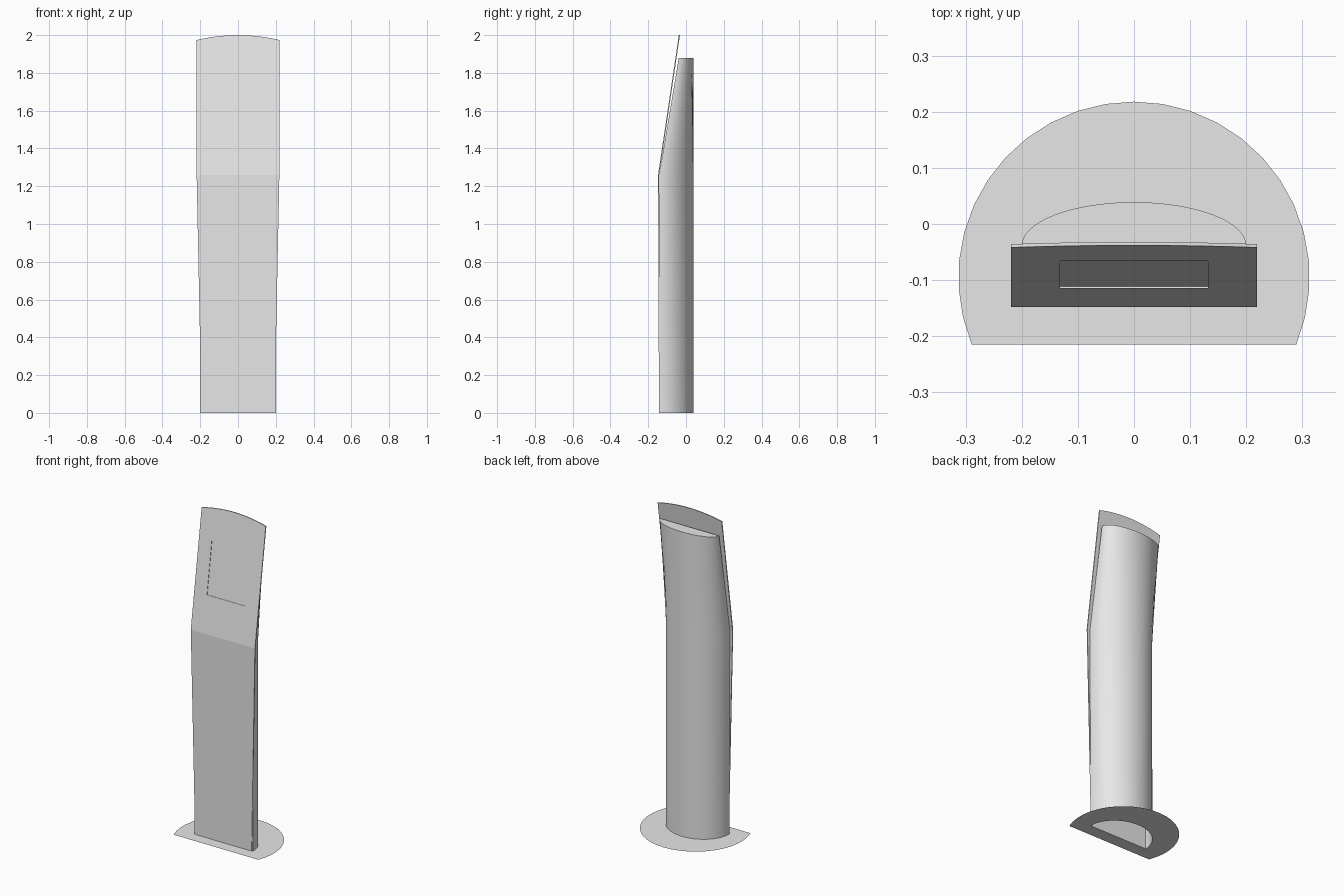
import bpy, bmesh, math
from mathutils import Vector

cube = bpy.data.objects.get("Cube")
if cube:
    bpy.data.objects.remove(cube, do_unlink=True)

grey = bpy.data.materials.new("light grey")
grey.use_nodes = True
colour = (0.8, 0.8, 0.8, 1)
grey.diffuse_color = colour
grey.node_tree.nodes["Principled BSDF"].inputs["Base Color"].default_value = colour


def finish(bm, name, smooth=False, recalc=True):
    if recalc:
        bmesh.ops.recalc_face_normals(bm, faces=bm.faces)
    mesh = bpy.data.meshes.new(name)
    bm.to_mesh(mesh)
    bm.free()
    mesh.materials.append(grey)
    obj = bpy.data.objects.new(name, mesh)
    bpy.context.collection.objects.link(obj)
    if smooth:
        bpy.ops.object.select_all(action='DESELECT')
        obj.select_set(True)
        bpy.context.view_layer.objects.active = obj
        bpy.ops.object.shade_smooth_by_angle(angle=math.radians(35))
    return obj


def half_ellipse(front, back, z, half_width=0.2, steps=32):
    """D-shaped ring: flat at the front, bowed at the back."""
    ring = []
    for i in range(steps + 1):
        a = math.pi * i / steps
        ring.append((half_width * math.cos(a), front + (back - front) * math.sin(a), z))
    return ring


# Hollow pillar, open at the foot and closed at the top
BACK = 0.039
bm = bmesh.new()
rings = [[bm.verts.new(p) for p in half_ellipse(front, BACK, z)]
         for front, z in ((-0.139, 0), (-0.142, 1.26), (-0.038, 1.88))]
for low, high in zip(rings, rings[1:]):
    for i in range(len(low)):
        j = (i + 1) % len(low)
        bm.faces.new((low[i], low[j], high[j], high[i]))
bm.faces.new(rings[-1])
finish(bm, "pillar", smooth=True)

# Flat base plate with a straight front and an opening under the pillar
bm = bmesh.new()
centre, radius, front = -0.095, 0.313, -0.215
start = math.asin((front - centre) / radius)
sweep = math.pi - 2 * start
outer = [(radius * math.cos(start + sweep * i / 24),
          centre + radius * math.sin(start + sweep * i / 24), 0) for i in range(25)]
edges = []
for loop in (outer, half_ellipse(-0.139, BACK, 0)):
    verts = [bm.verts.new(p) for p in loop]
    edges += [bm.edges.new((v, verts[(i + 1) % len(verts)])) for i, v in enumerate(verts)]
bmesh.ops.triangle_fill(bm, edges=edges, use_beauty=True, normal=(0, 0, 1))
for f in bm.faces:
    if f.normal.z < 0:
        f.normal_flip()
finish(bm, "base_plate", recalc=False)

# Thin folded front panel with an arched top
FOLD, TOP = 1.26, 2.0


def slope_y(z):
    return -0.148 + 0.11 * (z - FOLD) / (TOP - FOLD)


bm = bmesh.new()
foot = [bm.verts.new((x, -0.143, 0)) for x in (-0.193, 0.193)]
fold = [bm.verts.new((x, -0.148, FOLD)) for x in (-0.219, 0.219)]
arch = []
for i in range(13):
    t = 1 - i / 6
    z = TOP - 0.026 * t * t
    arch.append(bm.verts.new((0.219 * t, slope_y(z), z)))
bm.faces.new((foot[0], foot[1], fold[1], fold[0]))
bm.faces.new([fold[0], fold[1]] + arch)
extruded = bmesh.ops.extrude_face_region(bm, geom=bm.faces[:], use_keep_orig=True)
back_verts = [g for g in extruded["geom"] if isinstance(g, bmesh.types.BMVert)]
bmesh.ops.translate(bm, verts=back_verts, vec=(0, 0.006, 0))
bmesh.ops.recalc_face_normals(bm, faces=bm.faces)

# Shallow screen recess in the sloping part
HALF, LOW, HIGH = 0.132, 1.485, 1.81


def sloping_front():
    return [f for f in bm.faces if f.normal.y < -0.9 and f.calc_center_median().z > FOLD]


for point, normal in (((-HALF, 0, 0), (1, 0, 0)), ((HALF, 0, 0), (1, 0, 0)),
                      ((0, 0, LOW), (0, 0, 1)), ((0, 0, HIGH), (0, 0, 1))):
    faces = sloping_front()
    geom = faces + list({e for f in faces for e in f.edges}) + list({v for f in faces for v in f.verts})
    bmesh.ops.bisect_plane(bm, geom=geom, plane_co=point, plane_no=normal)
screen = [f for f in sloping_front()
          if abs(f.calc_center_median().x) < HALF and LOW < f.calc_center_median().z < HIGH]
inward = -Vector(screen[0].normal) * 0.003
pushed = bmesh.ops.extrude_face_region(bm, geom=screen)
bmesh.ops.translate(bm, vec=inward,
                    verts=[g for g in pushed["geom"] if isinstance(g, bmesh.types.BMVert)])
bmesh.ops.delete(bm, geom=[f for f in screen if f.is_valid], context='FACES')
finish(bm, "front_panel")
